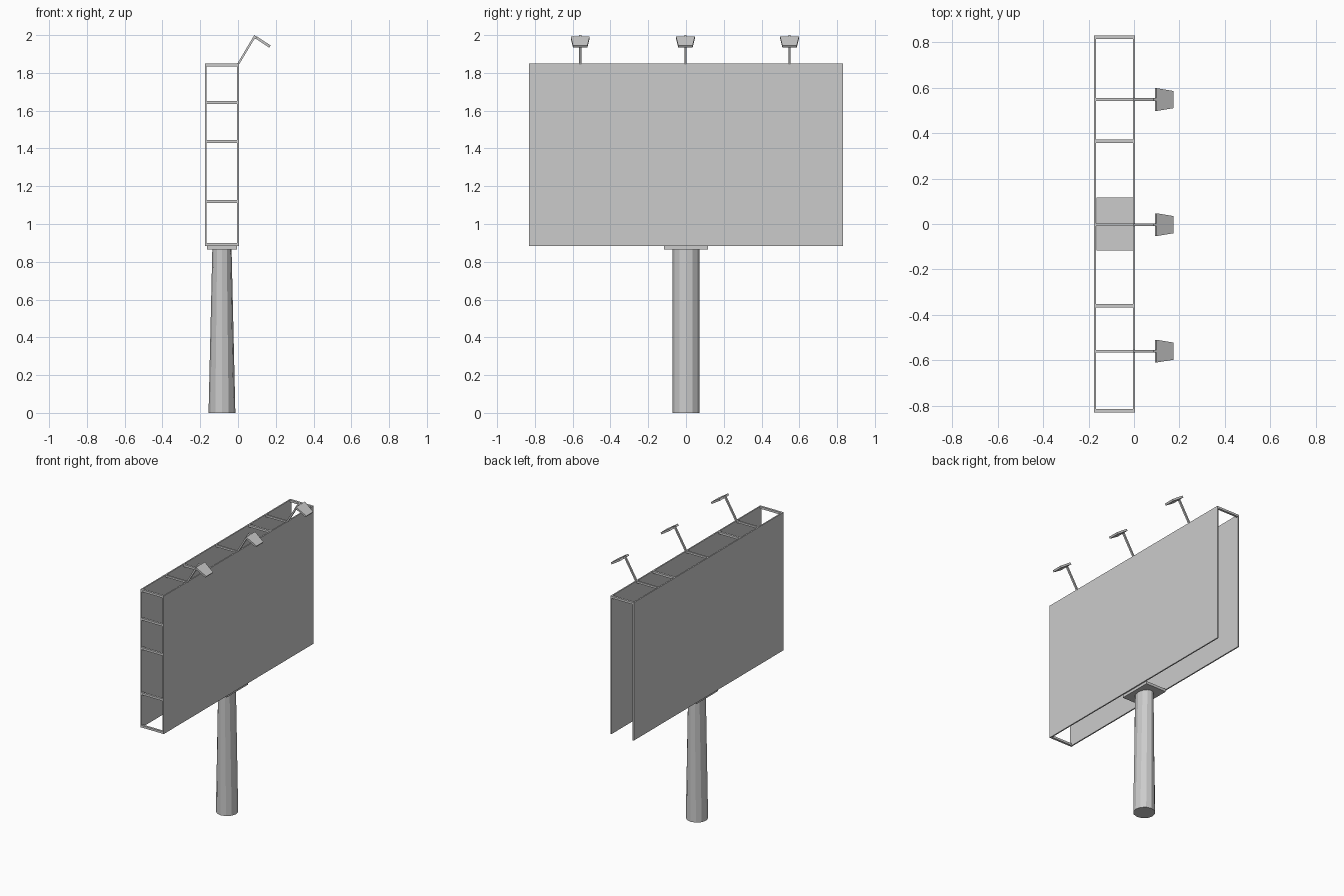
import bpy
from math import cos, sin, pi

if "Cube" in bpy.data.objects:
    bpy.data.objects.remove(bpy.data.objects["Cube"])


def mesh(name, verts, faces):
    me = bpy.data.meshes.new(name)
    me.from_pydata(verts, [], faces)
    me.validate()
    ob = bpy.data.objects.new(name, me)
    bpy.context.collection.objects.link(ob)
    return ob


def loft(name, a, b):
    """Closed solid between two matching rings of points."""
    n = len(a)
    faces = [(i, (i + 1) % n, n + (i + 1) % n, n + i) for i in range(n)]
    faces += [tuple(reversed(range(n))), tuple(range(n, 2 * n))]
    return mesh(name, a + b, faces)


def box(name, x0, x1, y0, y1, z0, z1):
    ring = [(x0, y0), (x1, y0), (x1, y1), (x0, y1)]
    return loft(name, [(x, y, z0) for x, y in ring], [(x, y, z1) for x, y in ring])


CX = -0.085          # centre line between the two boards
Y, Z0, Z1 = 0.83, 0.883, 1.85
BAR = 0.015

# Pole: 12 sides, tapering only in depth between the boards
def pole_ring(rx, z):
    return [(CX + rx * cos(i * pi / 6), 0.071 * sin(i * pi / 6), z) for i in range(12)]

loft("pole", pole_ring(0.071, 0), pole_ring(0.051, 0.866))
box("mounting_plate", -0.165, -0.005, -0.117, 0.117, 0.865, 0.884)

# Two display boards
box("board_left", -0.176, -0.167, -Y, Y, Z0, Z1)
box("board_right", -0.004, 0.005, -Y, Y, Z0, Z1)

# Cross bars: ladder at the -y end, a row along the top
for z in (0.891, 1.12, 1.437, 1.643):
    box("end_rung", -0.168, -0.003, -Y, -Y + BAR, z - BAR / 2, z + BAR / 2)
for y in (-0.8225, -0.36, 0.365, 0.8225):
    box("top_rung", -0.168, -0.003, y - BAR / 2, y + BAR / 2, Z1 - BAR, Z1)

# Lamps: thin top bar, bent arm and tapered head
for y in (-0.56, -0.003, 0.548):
    w = 0.006
    box("lamp_bar", -0.168, -0.003, y - w, y + w, Z1 - 0.013, Z1)
    arm = [(-0.008, 1.842), (0.004, 1.842), (0.089, 1.983), (0.1, 1.977),
           (0.106, 1.987), (0.086, 2.0)]
    loft("lamp_arm", [(x, y + w, z) for x, z in arm], [(x, y - w, z) for x, z in arm])
    head = [(0.1, 1.993, 0.05), (0.173, 1.945, 0.038),
            (0.165, 1.934, 0.038), (0.092, 1.982, 0.05)]
    loft("lamp_head", [(x, y - h, z) for x, z, h in head],
         [(x, y + h, z) for x, z, h in head])

# Make every face point outwards
import bmesh
for ob in bpy.context.collection.objects:
    bm = bmesh.new()
    bm.from_mesh(ob.data)
    bmesh.ops.recalc_face_normals(bm, faces=bm.faces)
    bm.to_mesh(ob.data)
    bm.free()
